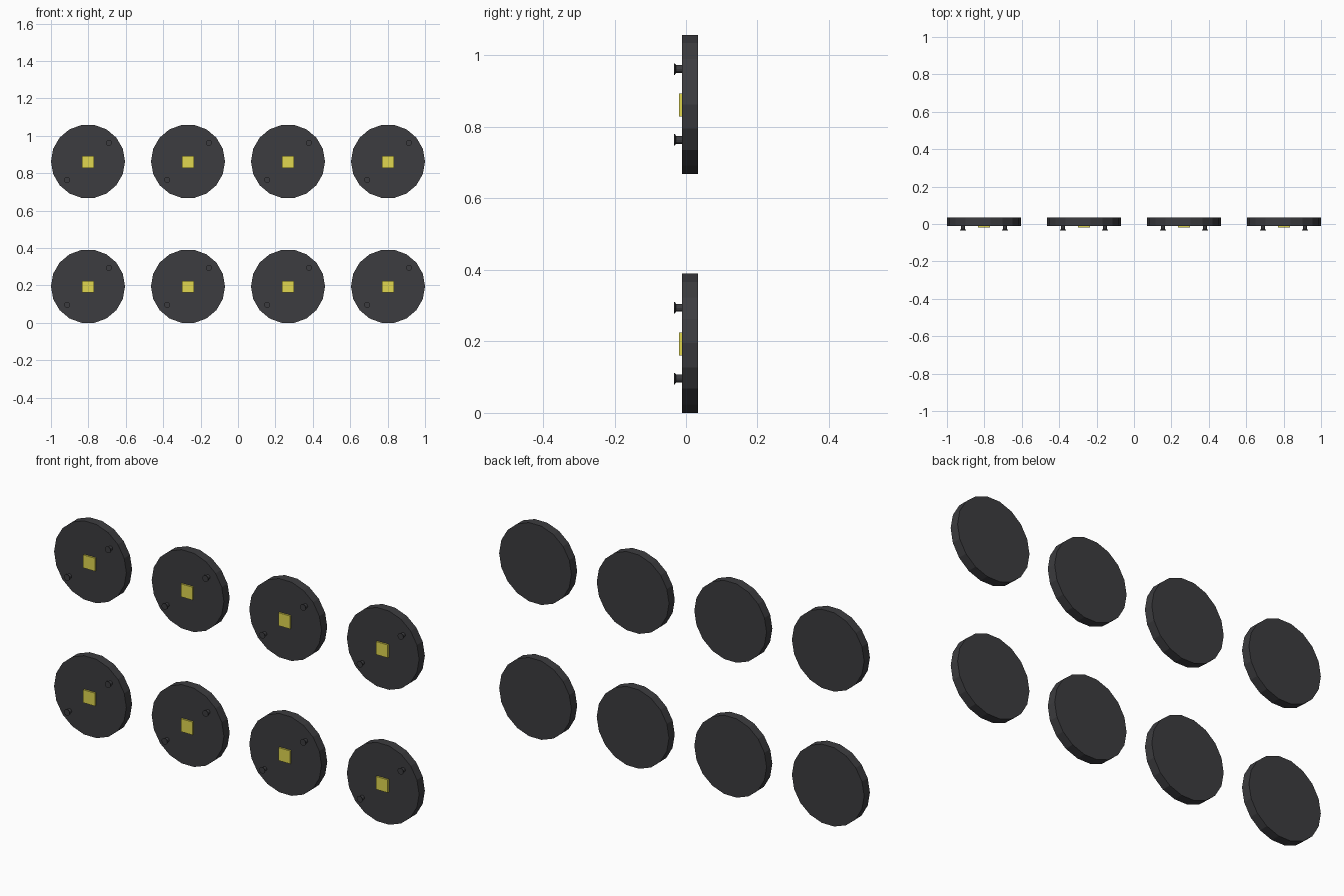
import bpy, bmesh, math
from mathutils import Matrix

if "Cube" in bpy.data.objects:
    bpy.data.objects.remove(bpy.data.objects["Cube"])


def material(name, rgb):
    m = bpy.data.materials.new(name)
    m.diffuse_color = (*rgb, 1)
    m.use_nodes = True
    m.node_tree.nodes["Principled BSDF"].inputs["Base Color"].default_value = m.diffuse_color
    return m


dark = material("dark", (0.045, 0.045, 0.05))
yellow = material("yellow", (0.75, 0.68, 0.08))


def add(name, bm, mat):
    bmesh.ops.recalc_face_normals(bm, faces=bm.faces)
    me = bpy.data.meshes.new(name)
    bm.to_mesh(me)
    bm.free()
    me.materials.append(mat)
    ob = bpy.data.objects.new(name, me)
    bpy.context.collection.objects.link(ob)
    return ob


def lathe(name, profile, sides, cx, cz, mat):
    """Turn (radius, y) points around a y-parallel axis and cap both ends."""
    bm = bmesh.new()
    rings = []
    for r, y in profile:
        rings.append([bm.verts.new((cx + r * math.cos(2 * math.pi * i / sides), y,
                                    cz + r * math.sin(2 * math.pi * i / sides)))
                      for i in range(sides)])
    for a, b in zip(rings, rings[1:]):
        for i in range(sides):
            j = (i + 1) % sides
            bm.faces.new((a[i], a[j], b[j], b[i]))
    bm.faces.new(rings[0])
    bm.faces.new(rings[-1])
    return add(name, bm, mat)


def box(name, size, centre, mat):
    bm = bmesh.new()
    bmesh.ops.create_cube(bm, size=1, matrix=Matrix.Translation(centre) @ Matrix.Diagonal((*size, 1)))
    return add(name, bm, mat)


DISC = [(0.198, -0.011), (0.198, 0.034)]
PIN = [(0.011, -0.010), (0.011, -0.028), (0.016, -0.031), (0.016, -0.034)]

# Two rows of four round boards, each with a square chip and two pins
for row, z in enumerate((0.195, 0.863)):
    for col in range(4):
        x = (col - 1.5) * 0.5347
        tag = f"{row + 1}_{col + 1}"
        lathe("disc_" + tag, DISC, 18, x, z, dark)
        box("chip_" + tag, (0.064, 0.011, 0.064), (x, -0.0145, z - 0.002), yellow)
        for side, s in (("left", -1), ("right", 1)):
            lathe(f"pin_{side}_{tag}", PIN, 12, x + s * 0.112, z + s * 0.099, dark)
